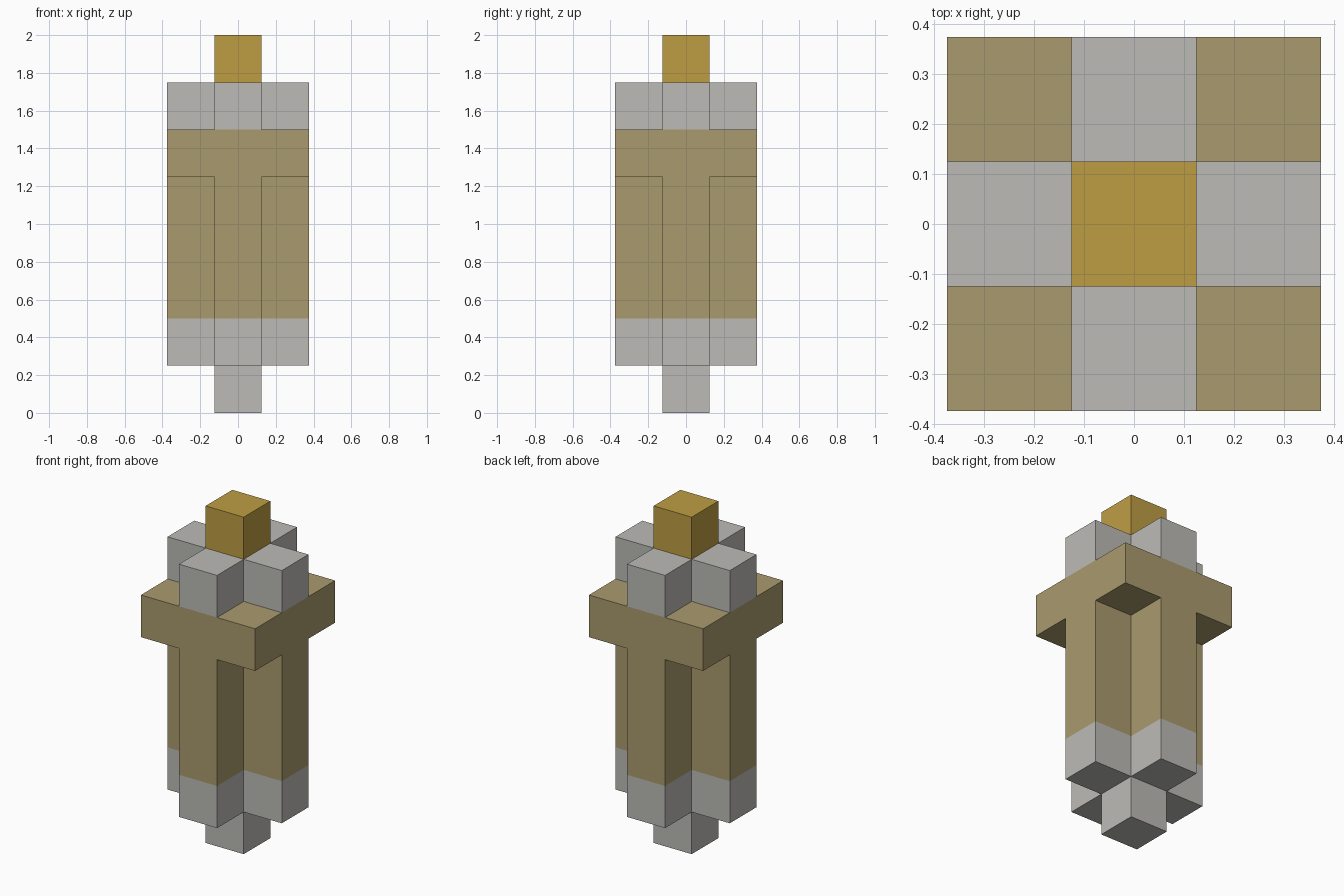
import bpy
import bmesh

cube = bpy.data.objects.get("Cube")
if cube:
    bpy.data.objects.remove(cube, do_unlink=True)

U = 0.25      # side of one block
H = U / 2     # half width of the core
W = 3 * H     # half width of the body


def material(name, srgb):
    color = [((c / 255 + 0.055) / 1.055) ** 2.4 for c in srgb] + [1]
    mat = bpy.data.materials.new(name)
    mat.use_nodes = True
    mat.diffuse_color = color
    bsdf = mat.node_tree.nodes["Principled BSDF"]
    bsdf.inputs["Base Color"].default_value = color
    return mat


def square(r):
    return [(-r, -r), (r, -r), (r, r), (-r, r)]


def cross():
    # One arm of three corners, turned four times
    points, arm = [], [(H, -W), (H, -H), (W, -H)]
    for _ in range(4):
        points += arm
        arm = [(-y, x) for x, y in arm]
    return points


def prism(name, outline, bottom, top, mat):
    """Extrude a flat outline between two heights, given in blocks."""
    bm = bmesh.new()
    base = bm.faces.new([bm.verts.new((x, y, bottom * U)) for x, y in outline])
    result = bmesh.ops.extrude_face_region(bm, geom=[base], use_keep_orig=True)
    verts = [v for v in result["geom"] if isinstance(v, bmesh.types.BMVert)]
    bmesh.ops.translate(bm, verts=verts, vec=(0, 0, (top - bottom) * U))
    bmesh.ops.recalc_face_normals(bm, faces=bm.faces)
    mesh = bpy.data.meshes.new(name)
    bm.to_mesh(mesh)
    bm.free()
    mesh.materials.append(mat)
    obj = bpy.data.objects.new(name, mesh)
    bpy.context.collection.objects.link(obj)
    return obj


grey = material("light grey", (188, 187, 183))
tan = material("tan", (170, 155, 110))
gold = material("gold", (190, 157, 68))

# Stacked from the ground up
prism("bottom_peg", square(H), 0, 1, grey)
prism("lower_cross", cross(), 1, 2, grey)
prism("shaft", cross(), 2, 5, tan)
prism("collar", square(W), 5, 6, tan)
prism("upper_cross", cross(), 6, 7, grey)
prism("top_cube", square(H), 7, 8, gold)
